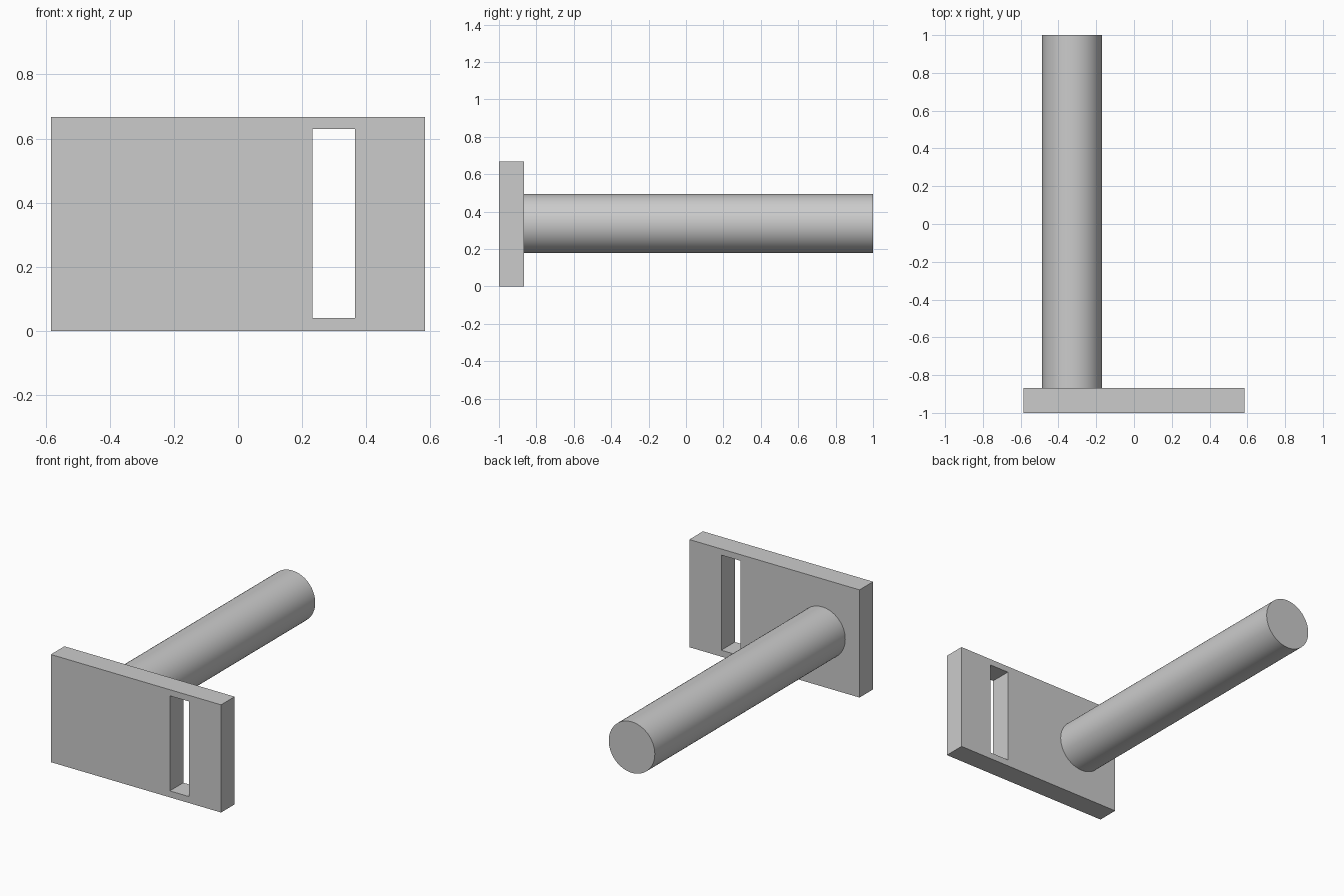
import bpy
import math

default_cube = bpy.data.objects.get("Cube")
if default_cube:
    bpy.data.objects.remove(default_cube, do_unlink=True)

# Single plain grey
GREY = (0.6, 0.6, 0.6, 1.0)
grey = bpy.data.materials.new("plain_grey")
grey.use_nodes = True
grey.diffuse_color = GREY
grey.node_tree.nodes["Principled BSDF"].inputs["Base Color"].default_value = GREY

PLATE_FRONT, PLATE_BACK, ROD_END = -1.0, -0.867, 1.0
PLATE_HEIGHT = 0.668


def add_box(name, x, y, z):
    """Box spanning the given (low, high) range on each axis."""
    spans = (x, y, z)
    bpy.ops.mesh.primitive_cube_add(size=1, location=[(a + b) / 2 for a, b in spans])
    box = bpy.context.object
    box.name = name
    box.scale = [b - a for a, b in spans]
    bpy.ops.object.transform_apply(location=False, rotation=False, scale=True)
    box.data.materials.append(grey)
    return box


# Cutter for the tall slot
cutter = add_box("slot_cutter", (0.232, 0.365),
                 (PLATE_FRONT - 0.1, PLATE_BACK + 0.1), (0.04, 0.63))
cutter.hide_render = True
cutter.hide_set(True)

# Slotted end plate
plate = add_box("end_plate", (-0.584, 0.584),
                (PLATE_FRONT, PLATE_BACK), (0, PLATE_HEIGHT))
slot = plate.modifiers.new("slot", 'BOOLEAN')
slot.operation = 'DIFFERENCE'
slot.solver = 'EXACT'
slot.object = cutter
bpy.context.view_layer.objects.active = plate
bpy.ops.object.modifier_apply(modifier=slot.name)
bpy.data.objects.remove(cutter, do_unlink=True)

# Round rod standing off the back of the plate
bpy.ops.mesh.primitive_cylinder_add(
    vertices=64, radius=0.158, depth=ROD_END - PLATE_BACK,
    location=(-0.328, (ROD_END + PLATE_BACK) / 2, 0.336),
    rotation=(math.pi / 2, 0, 0))
rod = bpy.context.object
rod.name = "rod"
rod.data.materials.append(grey)
bpy.ops.object.shade_smooth_by_angle(angle=math.radians(30))
